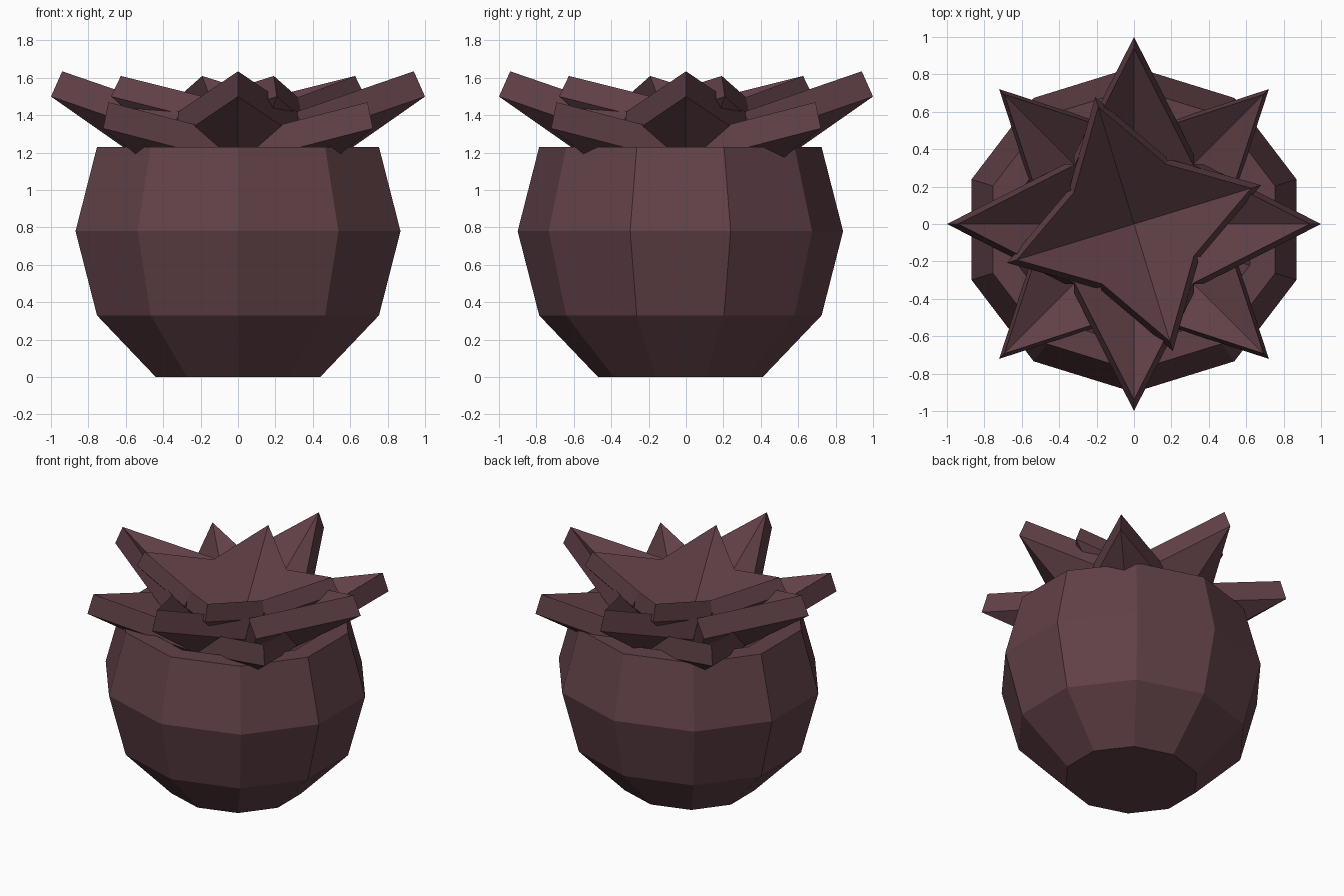
import bpy, bmesh
from math import sin, cos, pi, radians
from mathutils import Matrix, Vector

cube = bpy.data.objects.get("Cube")
if cube:
    bpy.data.objects.remove(cube, do_unlink=True)

# Single dark plum-brown material
COLOR = (0.12, 0.053, 0.064, 1)
plum = bpy.data.materials.new("dark_plum_brown")
plum.use_nodes = True
plum.diffuse_color = COLOR
plum.node_tree.nodes["Principled BSDF"].inputs["Base Color"].default_value = COLOR


def finish(name, bm):
    bmesh.ops.recalc_face_normals(bm, faces=bm.faces)
    mesh = bpy.data.meshes.new(name)
    bm.to_mesh(mesh)
    bm.free()
    mesh.materials.append(plum)
    obj = bpy.data.objects.new(name, mesh)
    bpy.context.collection.objects.link(obj)
    return obj


# Pot: ten-sided lathe with a flat rim and a hollow inside
SIDES = 10
PROFILE = [(0.44, 0), (0.755, 0.33), (0.87, 0.78), (0.755, 1.23),
           (0.62, 1.23), (0.5, 0.7)]
bm = bmesh.new()
rings = []
for radius, z in PROFILE:
    angles = [pi / 2 + 2 * pi * i / SIDES for i in range(SIDES)]
    rings.append([bm.verts.new((1.05 * radius * cos(a), radius * sin(a) - 0.03, z))
                  for a in angles])
for low, high in zip(rings, rings[1:]):
    for i in range(SIDES):
        j = (i + 1) % SIDES
        bm.faces.new((low[i], low[j], high[j], high[i]))
bm.faces.new(rings[0])
bm.faces.new(rings[-1])
finish("pot", bm)


# Thick pointed petal, folded upward along its middle
def petal(name, angle, reach, tip_z, slope, corner_r, half_width, offset):
    corner_z = tip_z - slope * (reach - corner_r - half_width)
    outline = [Vector((reach, 0, tip_z)), Vector((corner_r, half_width, corner_z)),
               Vector((0, 0, tip_z - slope * reach)),
               Vector((corner_r, -half_width, corner_z))]
    bm = bmesh.new()
    bottom = [bm.verts.new(p) for p in outline]
    top = [bm.verts.new(p + Vector(offset)) for p in outline]
    for side in (bottom, top):
        tip, left, base, right = side
        bm.faces.new((tip, left, base))
        bm.faces.new((tip, base, right))
    for i in range(4):
        j = (i + 1) % 4
        bm.faces.new((bottom[i], bottom[j], top[j], top[i]))
    bm.transform(Matrix.Rotation(radians(angle), 4, "Z"))
    finish(name, bm)


# Three tiers of four petals
TIERS = {
    "lower_petal": (45, 1.02, 1.33, 0.56, 0.37, 0.33, (-0.04, 0, 0.14)),
    "middle_petal": (0, 1.0, 1.5, 0.7, 0.37, 0.32, (-0.06, 0, 0.135)),
    "inner_petal": (17, 0.71, 1.5, 0.8, 0.29, 0.27, (-0.055, 0, 0.11)),
}
for name, (start, *shape) in TIERS.items():
    for k in range(4):
        petal(f"{name}_{k + 1}", start + 90 * k, *shape)
